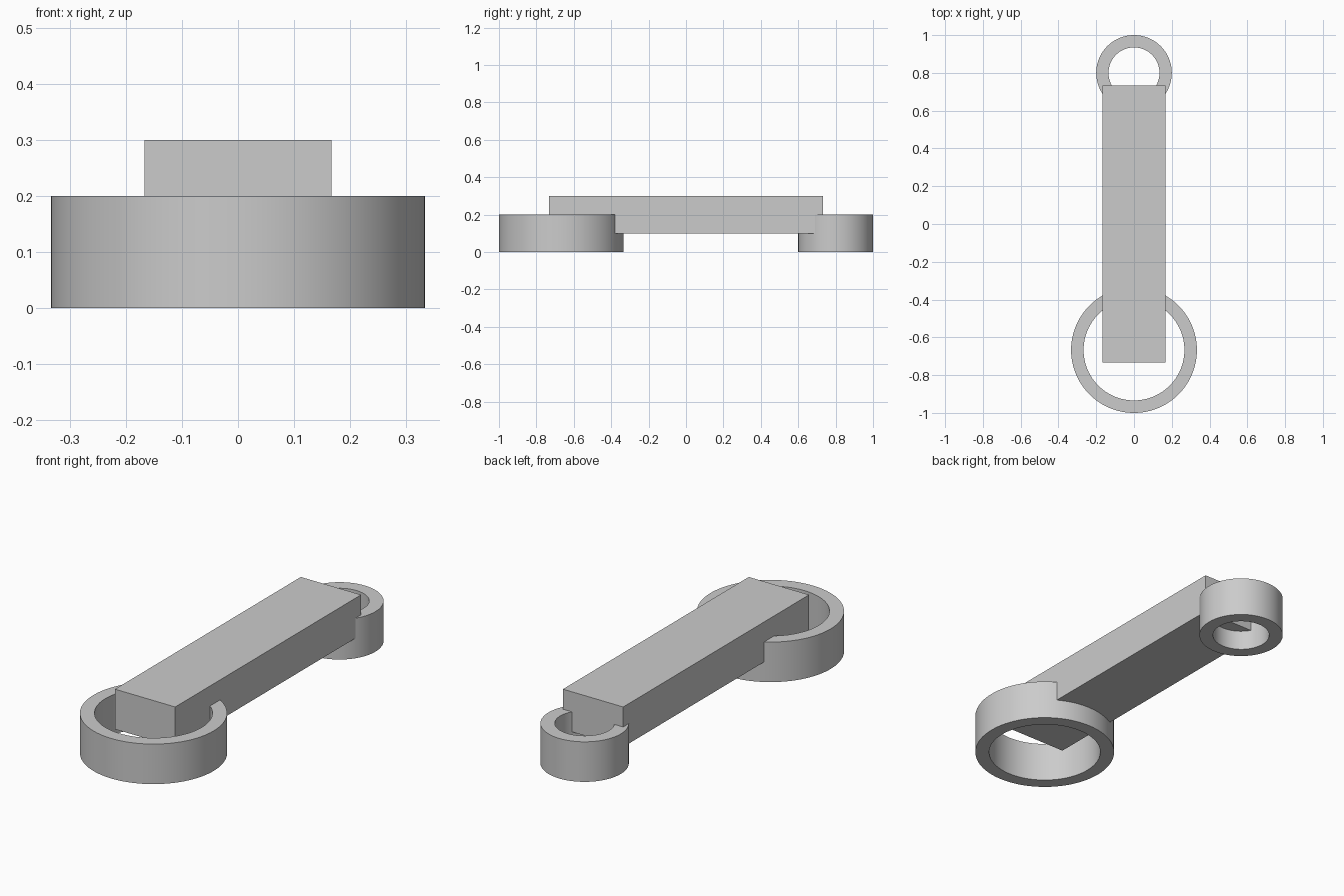
import bpy
import bmesh
from mathutils import Matrix, Vector
from math import radians, tau

cube = bpy.data.objects.get("Cube")
if cube:
    bpy.data.objects.remove(cube, do_unlink=True)

# Single plain grey
grey = bpy.data.materials.new("light_grey")
grey.use_nodes = True
colour = (0.6, 0.6, 0.6, 1)
grey.diffuse_color = colour
grey.node_tree.nodes["Principled BSDF"].inputs["Base Color"].default_value = colour


def add_object(name, bm, location):
    bmesh.ops.recalc_face_normals(bm, faces=bm.faces)
    mesh = bpy.data.meshes.new(name)
    bm.to_mesh(mesh)
    bm.free()
    mesh.materials.append(grey)
    obj = bpy.data.objects.new(name, mesh)
    obj.location = location
    bpy.context.collection.objects.link(obj)
    return obj


def add_ring(name, y, outer, inner, height):
    # Rectangular wall section spun about the vertical axis
    bm = bmesh.new()
    section = [(inner, 0), (outer, 0), (outer, height), (inner, height)]
    verts = [bm.verts.new((r, 0, z)) for r, z in section]
    edges = [bm.edges.new((verts[i], verts[i - 1])) for i in range(4)]
    bmesh.ops.spin(bm, geom=verts + edges, cent=(0, 0, 0), axis=(0, 0, 1),
                   angle=tau, steps=96, use_merge=True)
    bmesh.ops.remove_doubles(bm, verts=bm.verts, dist=0.0001)
    obj = add_object(name, bm, (0, y, 0))
    bpy.ops.object.select_all(action="DESELECT")
    obj.select_set(True)
    bpy.context.view_layer.objects.active = obj
    bpy.ops.object.shade_smooth_by_angle(angle=radians(30))


# Open rings at each end
add_ring("large_front_ring", -0.667, 0.333, 0.267, 0.2)
add_ring("small_back_ring", 0.8, 0.2, 0.135, 0.2)

# Straight bar resting in both rings
bm = bmesh.new()
bmesh.ops.create_cube(bm, size=1, matrix=Matrix.Diagonal(Vector((0.333, 1.467, 0.2, 1))))
add_object("connecting_bar", bm, (0, 0, 0.2))
